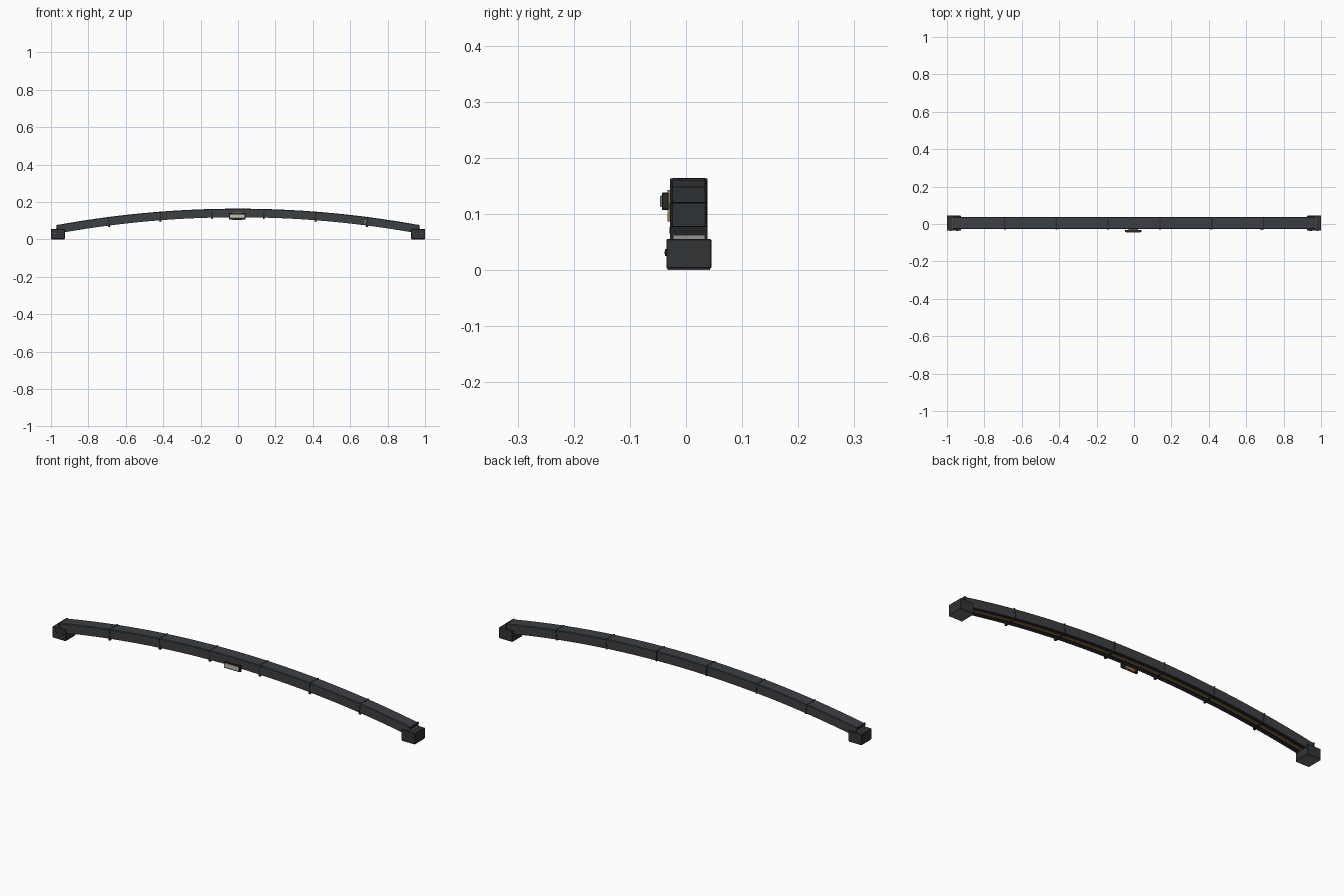
import bpy, bmesh, math
from mathutils import Matrix, Vector

if "Cube" in bpy.data.objects:
    bpy.data.objects.remove(bpy.data.objects["Cube"])

YC = 0.005            # middle of the beam in y
HALF = 0.966          # half span of the beam
SEGS = 28             # straight facets along the arch
R = 5.4               # radius of the arch
TOP = 0.164           # crown height of the beam top


def mat(name, r, g, b):
    m = bpy.data.materials.new(name)
    m.diffuse_color = (r, g, b, 1)
    m.use_nodes = True
    m.node_tree.nodes["Principled BSDF"].inputs["Base Color"].default_value = m.diffuse_color
    return m


SHELL = mat("shell_grey", 0.045, 0.05, 0.055)
DARK = mat("dark_grey", 0.02, 0.021, 0.023)
BLOCK = mat("block_grey", 0.032, 0.033, 0.036)
GOLD = mat("gold", 0.32, 0.18, 0.05)
PALE = mat("pale_panel", 0.55, 0.54, 0.46)
STEEL = mat("steel", 0.3, 0.3, 0.28)
RUBBER = mat("foot_pad", 0.16, 0.155, 0.15)


def sag(x):
    return R - math.sqrt(R * R - x * x)


def finish(name, bm, m):
    bmesh.ops.recalc_face_normals(bm, faces=bm.faces[:])
    me = bpy.data.meshes.new(name)
    bm.to_mesh(me)
    bm.free()
    me.materials.append(m)
    ob = bpy.data.objects.new(name, me)
    bpy.context.collection.objects.link(ob)
    return ob


def sweep(name, profile, m, half=HALF, n=SEGS):
    """Sweep a closed (y, depth from top) profile along the arch."""
    bm = bmesh.new()
    rings = []
    for i in range(n + 1):
        x = -half + 2 * half * i / n
        rings.append([bm.verts.new((x, YC + y, TOP - sag(x) + d)) for y, d in profile])
    k = len(profile)
    for a, b in zip(rings, rings[1:]):
        for j in range(k):
            bm.faces.new((a[j], a[(j + 1) % k], b[(j + 1) % k], b[j]))
    bm.faces.new(rings[0])
    bm.faces.new(rings[-1])
    return finish(name, bm, m)


def box(name, lo, hi, m, bevel=0.0, rot=0.0):
    lo, hi = Vector(lo), Vector(hi)
    bm = bmesh.new()
    bmesh.ops.create_cube(bm, size=1, matrix=Matrix.Diagonal((*(hi - lo), 1)))
    if bevel:
        bmesh.ops.bevel(bm, geom=bm.edges[:], offset=bevel, segments=1, affect='EDGES')
    ob = finish(name, bm, m)
    ob.location = (lo + hi) / 2
    ob.rotation_euler.y = rot
    return ob


def bolt(name, x, y, z, r, depth, m):
    bm = bmesh.new()
    bmesh.ops.create_cone(bm, cap_ends=True, segments=12, radius1=r, radius2=r, depth=depth,
                          matrix=Matrix.Translation((x, y, z)) @ Matrix.Rotation(math.pi / 2, 4, 'X'))
    return finish(name, bm, m)


# Arched housing, grooved along its underside
sweep("beam_shell", [(-0.032, -0.003), (-0.029, 0), (0.029, 0), (0.032, -0.003),
                     (0.032, -0.046), (0.022, -0.046), (0.022, -0.039),
                     (-0.022, -0.039), (-0.022, -0.046), (-0.032, -0.046)], SHELL)


def strip(name, y0, y1, d0, d1, m):
    sweep(name, [(y0, d0), (y1, d0), (y1, d1), (y0, d1)], m, HALF - 0.01)


# Dark liner and gold strip in the groove
strip("groove_liner", -0.0215, 0.0215, -0.036, -0.042, DARK)
strip("gold_strip", -0.007, 0.007, -0.041, -0.044, GOLD)

# Joint bands between the seven modules
for i in range(8):
    x = -HALF + 2 * HALF * i / 7
    if i in (0, 7):
        x *= 0.998
    z = TOP - sag(x)
    t = math.asin(x / R)
    box("joint_band", (x - 0.003, YC - 0.0335, z - 0.049), (x + 0.003, YC + 0.0335, z + 0.001),
        DARK, rot=t)
    if 0 < i < 7:
        box("joint_clip", (x - 0.005, YC - 0.034, z - 0.054), (x + 0.005, YC - 0.022, z - 0.044),
            DARK, rot=t)

# End blocks with foot pads, seats and front bolts
for s, side in ((-1, "left"), (1, "right")):
    def span(a, b):
        return min(s * a, s * b), max(s * a, s * b)
    a, b = span(0.926, 1.0)
    box(side + "_end_block", (a, -0.035, 0.003), (b, 0.045, 0.055), BLOCK, 0.0015)
    box(side + "_foot_pad", (a + 0.002, -0.033, 0), (b - 0.002, 0.043, 0.0035), RUBBER)
    a, b = span(0.935, 0.972)
    box(side + "_seat_plate", (a, -0.023, 0.054), (b, 0.034, 0.062), STEEL)
    for x in (0.945, 0.981):
        bolt(side + "_block_bolt", s * x, -0.0355, 0.031, 0.006, 0.004, DARK)
        bolt(side + "_bolt_centre", s * x, -0.0365, 0.031, 0.0025, 0.004, STEEL)

# Small gold marker on the right front
zm = TOP - sag(0.685) - 0.026
box("gold_marker", (0.677, -0.033, zm - 0.008), (0.684, -0.026, zm + 0.008), GOLD)

# Front display: bracket, case and pale face
box("display_bracket", (-0.03, -0.033, 0.104), (0.022, -0.026, 0.143), GOLD)
box("display_case", (-0.049, -0.043, 0.107), (0.041, -0.031, 0.138), DARK, 0.0015)
box("display_face", (-0.044, -0.046, 0.112), (0.036, -0.042, 0.133), PALE, 0.001)
